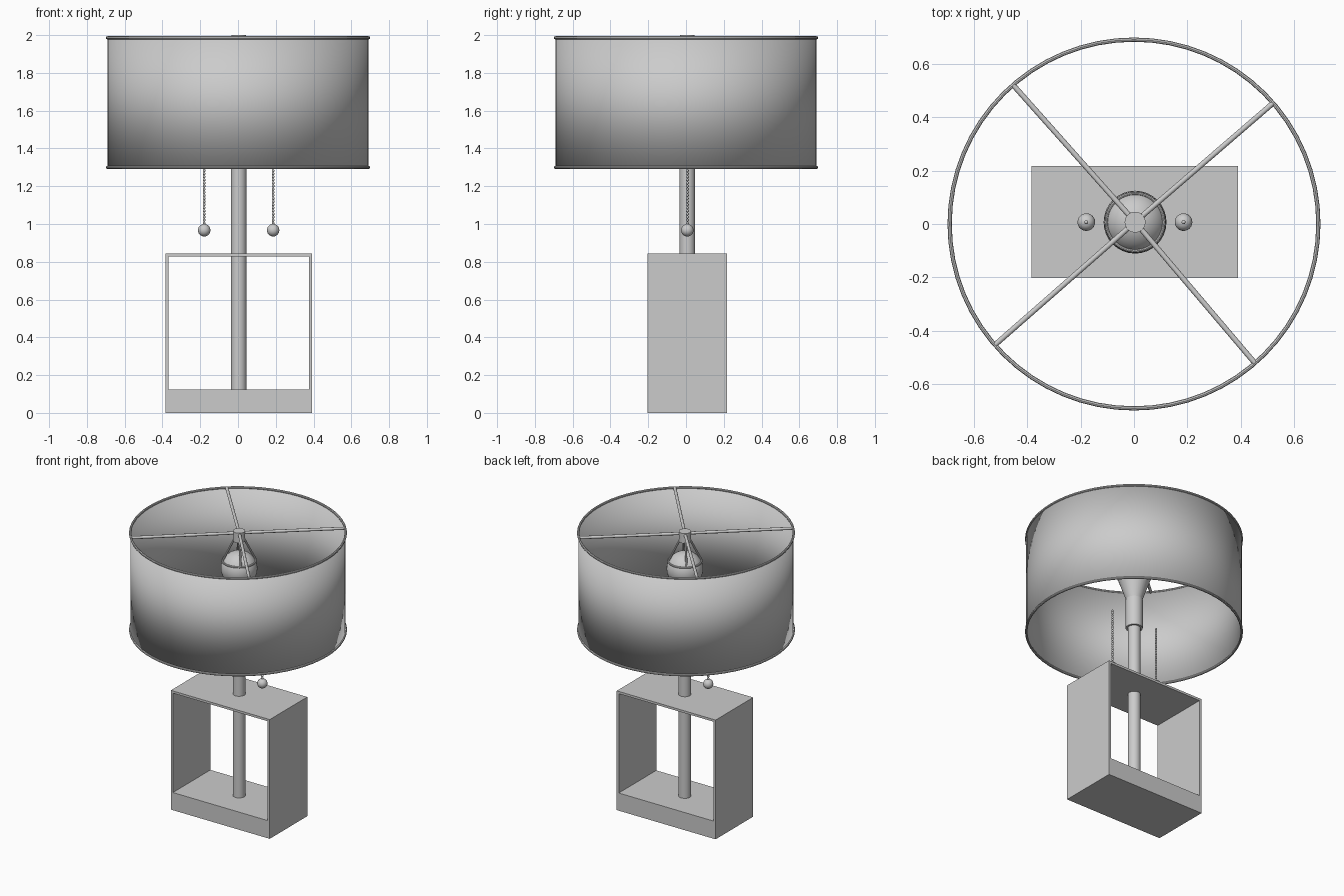
import bpy, math
from mathutils import Vector

cube = bpy.data.objects.get("Cube")
if cube:
    bpy.data.objects.remove(cube, do_unlink=True)

grey = bpy.data.materials.new("plain_grey")
grey.use_nodes = True
grey.diffuse_color = (0.6, 0.6, 0.6, 1)
grey.node_tree.nodes["Principled BSDF"].inputs["Base Color"].default_value = (0.6, 0.6, 0.6, 1)

CX, CY = 0.004, 0.007      # axis of the stand
SPIDER_TURN = math.radians(41)


def finish(name, smooth=True):
    ob = bpy.context.object
    ob.name = name
    ob.data.name = name
    ob.data.materials.clear()
    ob.data.materials.append(grey)
    if smooth:
        bpy.ops.object.shade_smooth_by_angle(angle=math.radians(40))
    return ob


def box(name, x0, x1, z0, z1, depth=0.42):
    bpy.ops.mesh.primitive_cube_add(size=1, location=((x0 + x1) / 2, CY, (z0 + z1) / 2))
    bpy.context.object.scale = (x1 - x0, depth, z1 - z0)
    bpy.ops.object.transform_apply(location=False, rotation=False, scale=True)
    return finish(name, smooth=False)


def rod(name, a, b, r, sides=12):
    a, b = Vector(a), Vector(b)
    bpy.ops.mesh.primitive_cylinder_add(vertices=sides, radius=r, depth=(b - a).length,
                                        location=(a + b) / 2)
    bpy.context.object.rotation_euler = (b - a).to_track_quat('Z', 'Y').to_euler()
    return finish(name)


def ring(name, x, y, z, major, minor, sides=64):
    bpy.ops.mesh.primitive_torus_add(location=(x, y, z), major_radius=major, minor_radius=minor,
                                     major_segments=sides, minor_segments=8)
    return finish(name)


def ball(name, x, y, z, r, seg=24):
    bpy.ops.mesh.primitive_uv_sphere_add(segments=seg, ring_count=seg // 2, radius=r,
                                         location=(x, y, z))
    return finish(name)


# Open rectangular stand
L, R, TOP, WALL, BASE = -0.384, 0.391, 0.845, 0.016, 0.125
box("base_block", L, R, 0, BASE)
box("frame_top", L, R, TOP - WALL, TOP)
box("frame_side_right", L, L + WALL, BASE, TOP - WALL)
box("frame_side_left", R - WALL, R, BASE, TOP - WALL)

# Pole and bulb holder
rod("pole", (CX, CY, BASE - 0.02), (CX, CY, 1.34), 0.041, 32)
rod("socket", (CX, CY, 1.32), (CX, CY, 1.53), 0.055, 32)

# Bulb with its tapering neck
ball("bulb", CX, CY, 1.735, 0.118, 32)
bpy.ops.mesh.primitive_cone_add(vertices=32, radius1=0.052, radius2=0.108, depth=0.16,
                                end_fill_type='NOTHING', location=(CX, CY, 1.61))
finish("bulb_neck")

# Drum shade with wire rims
bpy.ops.mesh.primitive_cylinder_add(vertices=64, radius=0.692, depth=0.685,
                                    end_fill_type='NOTHING', location=(0, 0, 1.643))
shade = finish("drum_shade")
wall = shade.modifiers.new("thickness", 'SOLIDIFY')
wall.thickness = 0.004
for label, z in (("lower", 1.3), ("upper", 1.986)):
    ring(label + "_rim", 0, 0, z, 0.692, 0.008)

# Spider: hub, four spokes and four struts clasping the bulb
rod("hub", (CX, CY, 1.93), (CX, CY, 2.0), 0.039, 32)
ring("bulb_clasp", CX, CY, 1.79, 0.108, 0.006, 40)
for i in range(4):
    a = SPIDER_TURN + i * math.pi / 2
    c, s = math.cos(a), math.sin(a)
    rod("spoke", (CX + c * 0.03, CY + s * 0.03, 1.985), (c * 0.69, s * 0.69, 1.985), 0.01)
    rod("strut", (CX + c * 0.033, CY + s * 0.033, 1.94),
        (CX + c * 0.108, CY + s * 0.108, 1.79), 0.007, 8)

# Pull chains: beads on a thin wire, ending in a ball
for side, x in (("right", -0.179), ("left", 0.186)):
    ball("pull_ball_" + side, x, CY, 0.967, 0.033)
    rod("chain_wire_" + side, (x, CY, 0.99), (x, CY, 1.385), 0.003, 6)
    bead = ball("chain_beads_" + side, x, CY, 1.004, 0.008, 10)
    row = bead.modifiers.new("row", 'ARRAY')
    row.count = 24
    row.use_relative_offset = False
    row.use_constant_offset = True
    row.constant_offset_displace = (0, 0, 0.0164)
